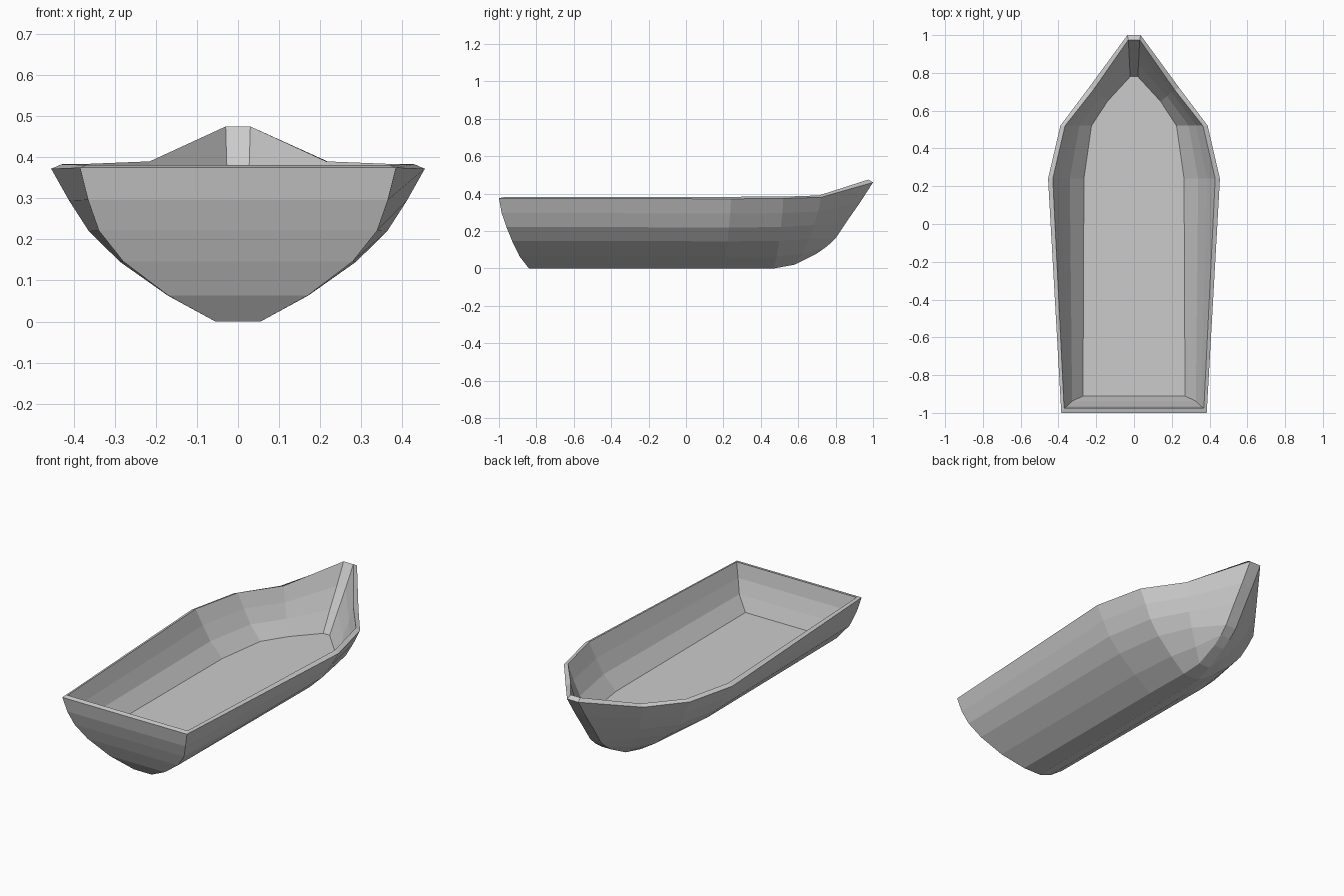
import bpy
import bmesh
from mathutils import Vector

cube = bpy.data.objects.get("Cube")
if cube:
    bpy.data.objects.remove(cube, do_unlink=True)

# Fractions from keel to gunwale at each plank line: outward, lengthwise, upward
FLARE = (0, .29, .58, .77, .89, 1)
FULL = (0, .35, .68, .86, .94, 1)
RAKE = (0, .31, .56, .75, .91, 1)
RISE = (0, .17, .39, .59, .79, 1)
STEM_RAKE = (0, .18, .33, .55, .78, 1)
STEM_RISE = (0, .1, .21, .47, .73, 1)
FLOOR_LEVEL = 2
TOP = len(RISE) - 1


def station(keel, rim, lip, floor, outward=FLARE, along=RAKE, up=RISE):
    """One rib: outer points from keel to rim, then inner points down to the floor."""
    keel, rim, lip, floor = map(Vector, (keel, rim, lip, floor))
    outer = []
    for fractions in zip(outward, along, up):
        step = Vector([f * d for f, d in zip(fractions, rim - keel)])
        outer.append(keel + step)
    rim_inset, floor_inset = lip - rim, floor - outer[FLOOR_LEVEL]
    inner = []
    for level in range(TOP, FLOOR_LEVEL - 1, -1):
        t = (level - FLOOR_LEVEL) / (TOP - FLOOR_LEVEL)
        inner.append(outer[level] + floor_inset.lerp(rim_inset, t))
    return outer + inner


# Ribs of the left side, from transom to stem
ribs = [
    station((.055, -.84, 0), (.385, -1, .375), (.37, -.975, .381), (.27, -.91, .15), outward=FULL),
    station((.055, .2, 0), (.455, .24, .372), (.43, .24, .383), (.265, .24, .15)),
    station((.05, .47, 0), (.39, .52, .374), (.365, .52, .384), (.225, .52, .15)),
    station((.035, .58, .02), (.24, .72, .38), (.215, .71, .39), (.14, .65, .15)),
    station((.03, .7, .08), (.035, 1, .46), (.03, .975, .475), (.02, .78, .15),
            along=STEM_RAKE, up=STEM_RISE),
]

# Loft closed rings around the hull: mirrored ribs, transom and stem included
bm = bmesh.new()
rings = []
for level in range(len(ribs[0])):
    left = [bm.verts.new(rib[level]) for rib in ribs]
    right = [bm.verts.new((-rib[level].x, rib[level].y, rib[level].z)) for rib in ribs]
    rings.append(left + right[::-1])
for low, high in zip(rings, rings[1:]):
    count = len(low)
    for i in range(count):
        j = (i + 1) % count
        bm.faces.new((low[i], low[j], high[j], high[i]))

# Keel bottom and cabin floor as strips between the two sides
for ring in (rings[0], rings[-1]):
    for i in range(len(ribs) - 1):
        bm.faces.new((ring[i], ring[i + 1], ring[-2 - i], ring[-1 - i]))
bmesh.ops.recalc_face_normals(bm, faces=bm.faces)

mesh = bpy.data.meshes.new("boat_hull")
bm.to_mesh(mesh)
bm.free()
hull = bpy.data.objects.new("boat_hull", mesh)
bpy.context.collection.objects.link(hull)

# Plain grey paint
grey = bpy.data.materials.new("plain_grey")
grey.use_nodes = True
color = (.6, .6, .6, 1)
grey.diffuse_color = color
grey.node_tree.nodes["Principled BSDF"].inputs["Base Color"].default_value = color
mesh.materials.append(grey)
